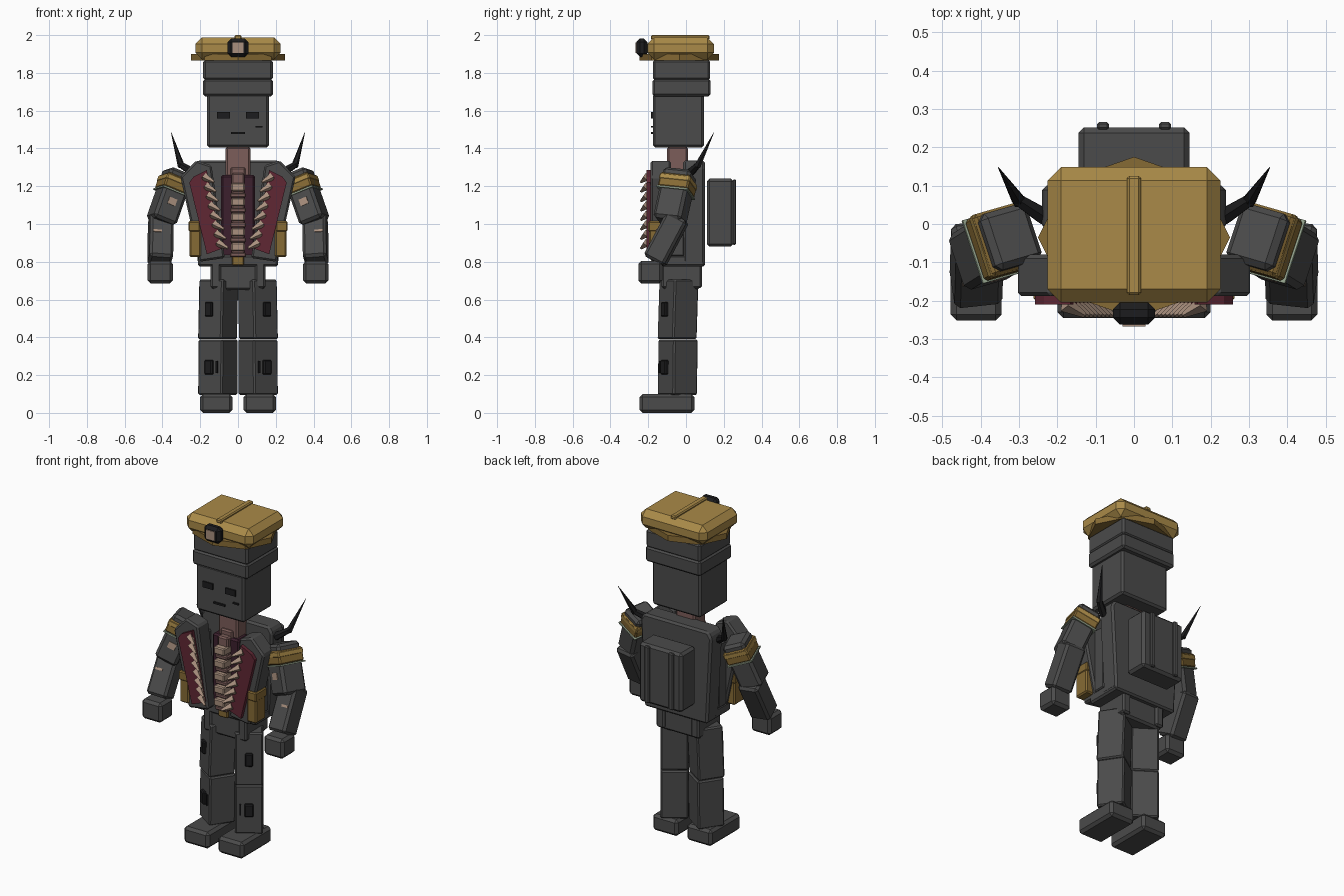
import bpy, bmesh
from math import pi, radians
from mathutils import Vector, Matrix

cube = bpy.data.objects.get("Cube")
if cube:
    bpy.data.objects.remove(cube)


def material(name, *rgb):
    m = bpy.data.materials.new(name)
    m.use_nodes = True
    m.diffuse_color = (*rgb, 1)
    m.node_tree.nodes["Principled BSDF"].inputs["Base Color"].default_value = (*rgb, 1)
    return m


GREY = material("charcoal grey", .07, .07, .07)
GOLD = material("gold", .4, .255, .065)
DARK_GOLD = material("dark gold", .24, .145, .035)
BLACK = material("near black", .012, .012, .013)
MAROON = material("maroon", .115, .02, .033)
BONE = material("bone", .40, .28, .21)
FLESH = material("dusty pink", .2, .11, .1)
PURPLE = material("dark purple", .045, .014, .026)
MINT = material("pale mint", .3, .37, .27)


def finish(name, bm, mat):
    bmesh.ops.recalc_face_normals(bm, faces=bm.faces)
    mesh = bpy.data.meshes.new(name)
    bm.to_mesh(mesh)
    bm.free()
    mesh.materials.append(mat)
    ob = bpy.data.objects.new(name, mesh)
    bpy.context.collection.objects.link(ob)
    return ob


def chamfer(bm, width):
    if width:
        bmesh.ops.bevel(bm, geom=bm.edges[:], offset=width, segments=1, affect='EDGES')


def box(name, mat, x, y, z, bevel=.012, shift=0, place=Matrix()):
    """Chamfered box between limits; shift slides its top in y, place moves the whole."""
    bm = bmesh.new()
    bmesh.ops.create_cube(bm, size=1)
    for v in bm.verts:
        up = v.co.z > 0
        v.co = [lo + (c + .5) * (hi - lo) for c, (lo, hi) in zip(v.co, (x, y, z))]
        v.co.y += shift * up
    chamfer(bm, bevel)
    bm.transform(place)
    return finish(name, bm, mat)


def limb(name, mat, a, b, wide, deep, side, bevel=.012):
    """Box running from a down to b, its width facing the side direction."""
    a, b = Vector(a), Vector(b)
    zax = (a - b).normalized()
    yax = zax.cross(Vector(side)).normalized()
    xax = yax.cross(zax)
    bm = bmesh.new()
    bmesh.ops.create_cube(bm, size=1)
    bmesh.ops.scale(bm, vec=(wide, deep, (a - b).length), verts=bm.verts)
    chamfer(bm, bevel)
    rot = Matrix((xax, yax, zax)).transposed().to_4x4()
    bm.transform(Matrix.Translation((a + b) / 2) @ rot)
    return finish(name, bm, mat)


def prism(name, mat, pts, y0, y1, bevel=0):
    """Front outline of x, z points given depth along y."""
    bm = bmesh.new()
    face = bm.faces.new([bm.verts.new((x, y0, z)) for x, z in pts])
    ext = bmesh.ops.extrude_face_region(bm, geom=[face])
    bmesh.ops.translate(bm, vec=(0, y1 - y0, 0),
                        verts=[v for v in ext["geom"] if isinstance(v, bmesh.types.BMVert)])
    bmesh.ops.recalc_face_normals(bm, faces=bm.faces)
    chamfer(bm, bevel)
    return finish(name, bm, mat)


def cone(name, mat, a, b, r1, r2, sides=6):
    a, b = Vector(a), Vector(b)
    bm = bmesh.new()
    bmesh.ops.create_cone(bm, cap_ends=True, segments=sides, radius1=r1, radius2=r2, depth=(b - a).length)
    rot = (b - a).to_track_quat('Z', 'Y').to_matrix().to_4x4()
    bm.transform(Matrix.Translation((a + b) / 2) @ rot)
    return finish(name, bm, mat)


def span(s, lo, hi):
    return tuple(sorted((s * lo, s * hi)))


# Cap: octagonal brim, chamfered crown, top seam and badge
bm = bmesh.new()
bmesh.ops.create_cone(bm, cap_ends=True, segments=8, radius1=1, radius2=1, depth=.035)
bm.transform(Matrix.Translation((0, -.035, 1.882)) @ Matrix.Rotation(pi / 2, 4, 'Z') @ Matrix.Diagonal((.21, .25, 1, 1)))
finish("cap_brim", bm, DARK_GOLD)
box("cap_crown", GOLD, (-.225, .225), (-.205, .148), (1.872, 1.988), .035)
box("cap_seam", GOLD, (-.018, .018), (-.185, .125), (1.975, 2), .006)
box("badge_frame", BLACK, (-.055, .055), (-.262, -.205), (1.885, 1.982), .018)
box("badge_plate", BONE, (-.03, .03), (-.267, -.26), (1.905, 1.962), 0)

# Head
box("head_wrap_top", GREY, (-.184, .184), (-.175, .128), (1.76, 1.87))
box("head_wrap_band", GREY, (-.186, .186), (-.178, .131), (1.675, 1.768))
box("head", GREY, (-.163, .163), (-.175, .095), (1.405, 1.69))
for s, side in ((1, "left"), (-1, "right")):
    box(side + "_eye", BLACK, span(s, .042, .11), (-.184, -.175), (1.558, 1.594), 0)
box("mouth", BLACK, (-.038, .038), (-.184, -.175), (1.477, 1.488), 0)
box("cheek_mark", BLACK, (.092, .13), (-.184, -.175), (1.51, 1.519), 0)

# Neck and exposed spine
box("neck", FLESH, (-.065, .065), (-.1, .01), (1.24, 1.41), .01)
box("throat", FLESH, (-.04, .04), (-.115, -.06), (1.2, 1.3), .008)
box("chest_lining", PURPLE, (-.09, .09), (-.12, -.02), (.82, 1.26), .01)
box("spine_column", FLESH, (-.034, .034), (-.15, -.09), (.83, 1.27), .008)
for i in range(5):
    z = 1.195 - .079 * i
    box(f"vertebra_{i + 1}", BONE, (-.036, .036), (-.185, -.11), (z - .022, z + .022), .006)
    box(f"spine_disc_{i + 1}", FLESH, (-.042, .042), (-.165, -.1), (z - .055, z - .03), .006)

# Torso back, waist and hips
prism("torso_back", GREY, [(-.212, .785), (.212, .785), (.24, 1.3), (.215, 1.337), (-.215, 1.337), (-.24, 1.3)],
      -.015, .1, .012)
box("waist", GREY, (-.212, .212), (-.13, .1), (.775, .835), .01)
box("buckle", DARK_GOLD, (-.032, .032), (-.15, -.12), (.78, .84), .006)
box("hips", GREY, (-.14, .14), (-.12, .07), (.65, .79))

# Backpack with two raised straps
box("backpack", GREY, (-.145, .145), (.11, .252), (.88, 1.24), .015)
for s, side in ((1, "left"), (-1, "right")):
    box(side + "_pack_strap", GREY, span(s, .065, .097), (.245, .266), (.89, 1.235), .006)

for s, side in ((1, "left"), (-1, "right")):
    # Jacket side, lapel with maroon facing and a row of teeth
    box(side + "_jacket_side", GREY, span(s, .17, .215), (-.085, -.01), (.83, 1.22), .006)
    prism(side + "_lapel", GREY, [(s * x, z) for x, z in
          ((.305, 1.25), (.22, 1.337), (.14, 1.31), (.07, .82), (.205, .8))], -.188, -.08, .01)
    prism(side + "_lapel_facing", MAROON, [(s * x, z) for x, z in
          ((.258, 1.22), (.235, 1.25), (.165, 1.285), (.085, .87), (.165, .84))], -.21, -.185)
    for i in range(8):
        x, z = .18 - .0105 * i, 1.25 - .05 * i
        cone(f"{side}_tooth_{i + 1}", BONE, (s * x, -.208, z), (s * (x - .052), -.238, z - .028), .022, .007, 4)
    box(side + "_pouch", DARK_GOLD, span(s, .195, .258), (-.195, -.1), (.825, 1.015), .008)
    box(side + "_pouch_flap", DARK_GOLD, span(s, .2, .262), (-.2, -.095), (.96, 1.015), .006)

    # Shoulder horn
    cone(side + "_horn_base", BLACK, (s * .235, .02, 1.27), (s * .305, .065, 1.315), .024, .017)
    cone(side + "_horn_tip", BLACK, (s * .3, .06, 1.305), (s * .354, .148, 1.485), .019, .001)

    # Arm with gold shoulder band, mint trim and a small patch
    out, front = (s, -.33, 0), Vector((s * -.33, -1, .1)).normalized()
    top, elbow = Vector((s * .315, -.03, 1.275)), Vector((s * .408, -.088, 1.01))
    limb(side + "_upper_arm", GREY, top, elbow, .135, .155, out, .016)
    limb(side + "_arm_band", DARK_GOLD, top.lerp(elbow, .12), top.lerp(elbow, .4), .146, .168, out, .008)
    limb(side + "_arm_band_rim", GOLD, top.lerp(elbow, .14), top.lerp(elbow, .26), .15, .172, out, .006)
    limb(side + "_arm_band_trim", MINT, top.lerp(elbow, .395), top.lerp(elbow, .425), .152, .174, out, 0)
    limb(side + "_arm_patch", BONE, top.lerp(elbow, .55) + front * .075, top.lerp(elbow, .68) + front * .075,
         .045, .014, out, 0)

    # Forearm, scratch and hand
    wrist_dir = Vector((s * .004, -.125, -.235))
    fore = Vector((s * .408, -.042, 1.038))
    limb(side + "_forearm", GREY, fore, fore + wrist_dir, .126, .122, (s, -.15, 0), .014)
    mark = fore + wrist_dir * .42 + Vector((s * .015, -.055, .03))
    limb(side + "_forearm_scratch", BONE, mark, mark + wrist_dir * .05, .045, .012, (s, -.15, 0), 0)
    box(side + "_hand", GREY, span(s, .345, .478), (-.252, -.125), (.685, .805), .016)

    # Leg turned outward, with dark patches on its front
    turn = Matrix.Translation((s * .107, -.045, 0)) @ Matrix.Rotation(s * radians(34), 4, 'Z')
    box(side + "_thigh", GREY, (-.077, .077), (-.08, .075), (.39, .705), .008, .012, turn)
    box(side + "_shin", GREY, (-.078, .078), (-.078, .077), (.095, .388), .008, .004, turn)
    box(side + "_thigh_patch", BLACK, (-.022, .022), (-.095, -.07), (.51, .587), .006, 0, turn)
    box(side + "_shin_patch", BLACK, (-.025, .025), (-.095, -.07), (.203, .28), .006, 0, turn)
    box(side + "_shin_slit", BLACK, span(s, -.052, -.043), (-.085, -.07), (.21, .275), 0, 0, turn)
    box(side + "_hip_tab", GREY, span(s, .09, .145), (-.13, .085), (.66, .8), .01)
    box(side + "_boot", GREY, span(s, .03, .2), (-.245, .045), (0, .1), .016)
